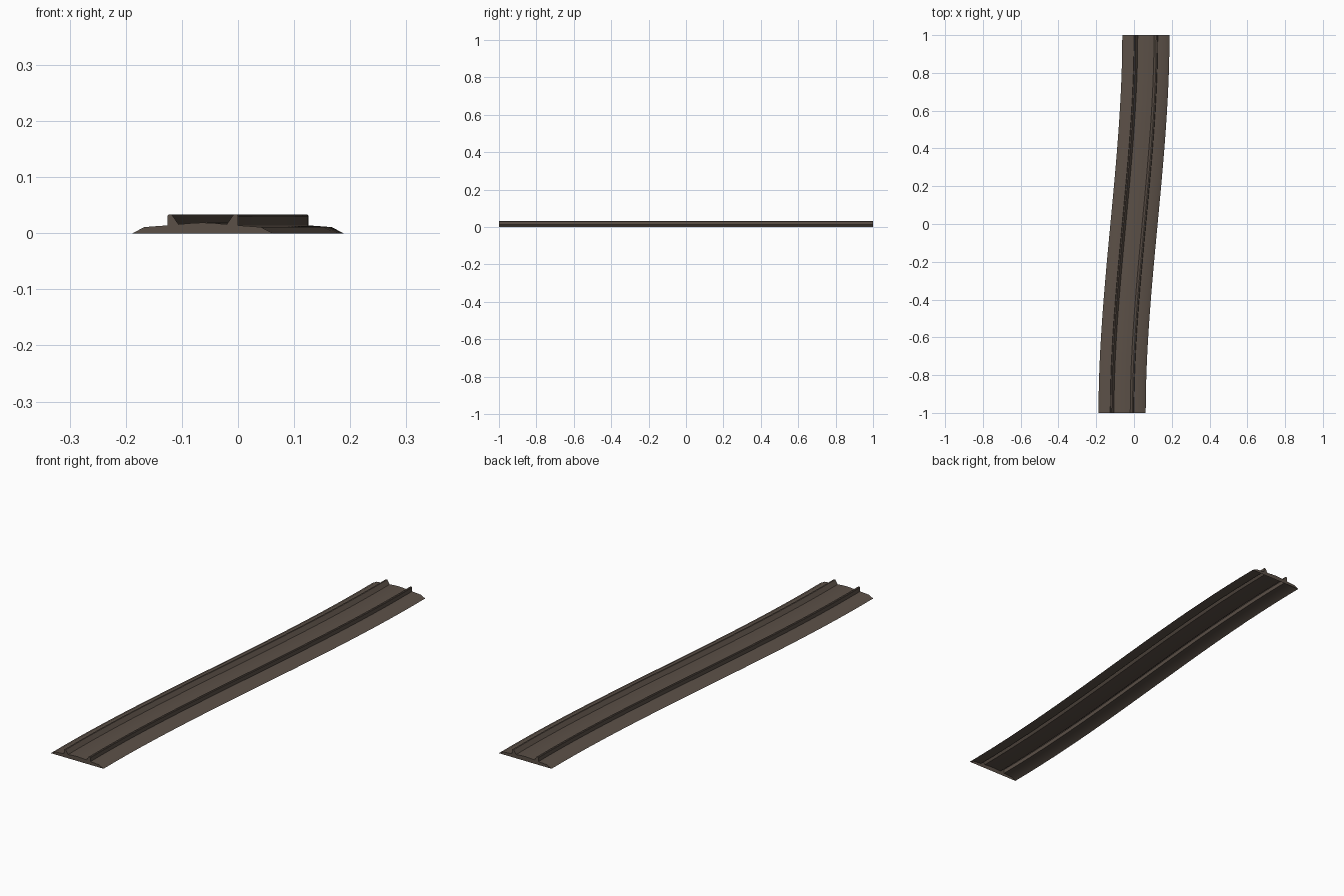
import bpy, bmesh, math

if "Cube" in bpy.data.objects:
    bpy.data.objects.remove(bpy.data.objects["Cube"])

SEGMENTS = 24
SHIFT = 0.063   # sideways offset of the track centre at each end

brown = bpy.data.materials.new("dark brown")
brown.diffuse_color = (0.105, 0.080, 0.063, 1)
brown.use_nodes = True
brown.node_tree.nodes["Principled BSDF"].inputs["Base Color"].default_value = brown.diffuse_color


def centre(y):
    """S-bend that runs straight along y at both ends."""
    return SHIFT * (1.5 * y - 0.5 * y ** 3)


def sweep(name, strips):
    """Sweep open profile strips along the bend, leaving the underside hollow."""
    bm = bmesh.new()
    for strip in strips:
        rings = []
        for i in range(SEGMENTS + 1):
            y = -1 + 2 * i / SEGMENTS
            rings.append([bm.verts.new((centre(y) + x, y, z)) for x, z in strip])
        for a, b in zip(rings, rings[1:]):
            for j in range(len(strip) - 1):
                bm.faces.new((a[j], a[j + 1], b[j + 1], b[j]))
        # End plates
        for ring, flip in ((rings[0], False), (rings[-1], True)):
            y = ring[0].co.y
            low = [bm.verts.new((ring[k].co.x, y, 0)) for k in (-1, 0)
                   if ring[k].co.z > 1e-5]
            loop = ring + low
            f = bm.faces.new(loop if flip else loop[::-1])
            if f.normal.length == 0:
                f.normal_update()
            if f.normal.y * y < 0:
                f.normal_flip()
    mesh = bpy.data.meshes.new(name)
    bm.to_mesh(mesh)
    bm.free()
    mesh.materials.append(brown)
    ob = bpy.data.objects.new(name, mesh)
    bpy.context.collection.objects.link(ob)
    bpy.context.view_layer.objects.active = ob
    ob.select_set(True)
    bpy.ops.object.shade_smooth_by_angle(angle=math.radians(25))
    ob.select_set(False)
    return ob


def mirrored(profile):
    return [(-x, z) for x, z in reversed(profile)]


# Ballast: sloping shoulders and a slightly crowned middle
shoulder = [(-0.125, 0.0), (-0.104, 0.011), (-0.063, 0.014)]
middle = [(-0.043, 0.016), (-0.02, 0.018), (0.0, 0.019), (0.02, 0.018), (0.043, 0.016)]
sweep("ballast_bed", [shoulder, middle, mirrored(shoulder)])

# Rails: upright outside, flat top, sloping inside
rail = [(-0.063, 0.014), (-0.063, 0.031), (-0.061, 0.033), (-0.055, 0.033), (-0.043, 0.016)]
sweep("rails", [rail, mirrored(rail)])
